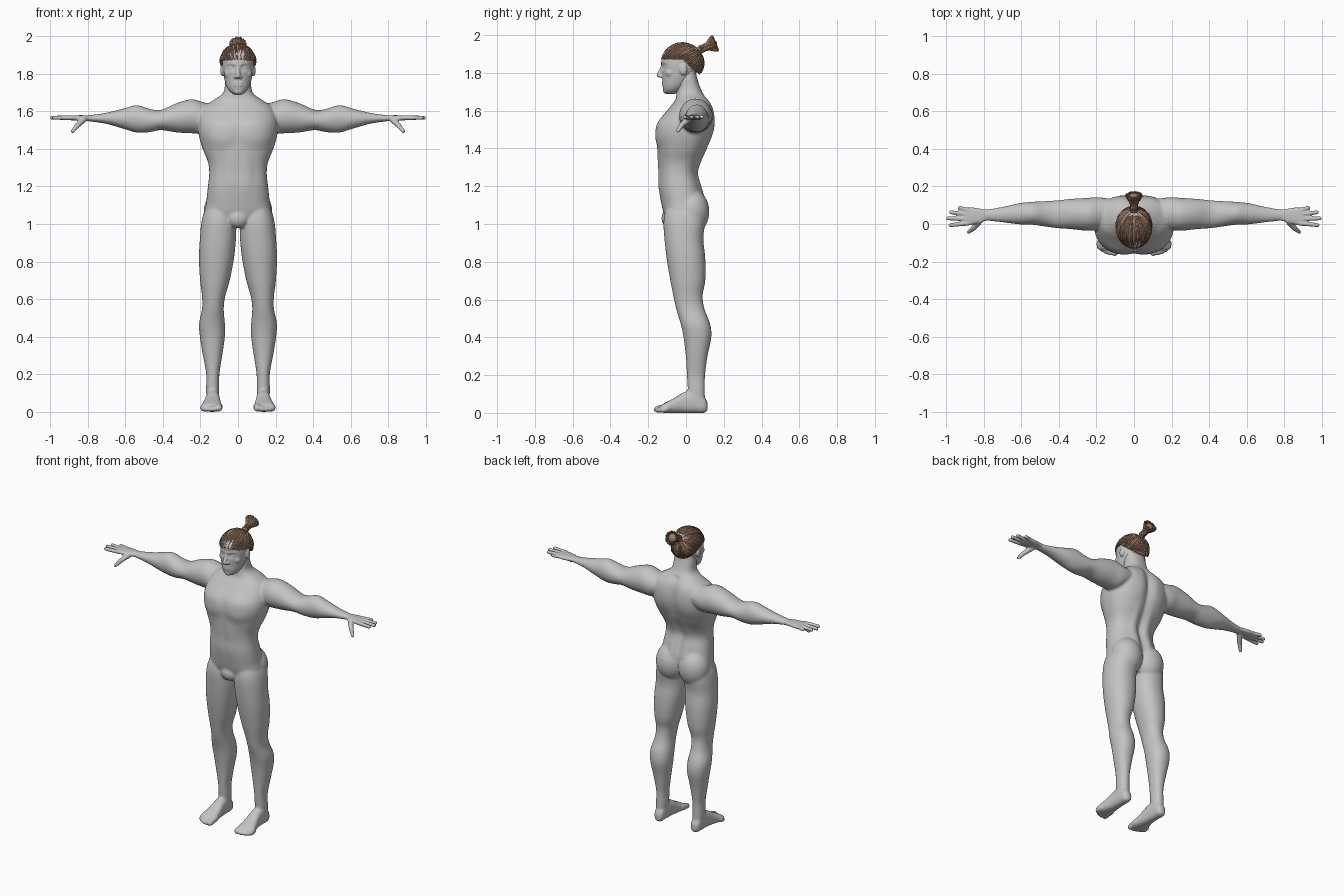
import bpy
import bmesh
import math
import random
from mathutils import Vector, Matrix

random.seed(4)
cube = bpy.data.objects.get("Cube")
if cube:
    bpy.data.objects.remove(cube)


def material(name, colour):
    mat = bpy.data.materials.new(name)
    mat.use_nodes = True
    mat.diffuse_color = (*colour, 1)
    mat.node_tree.nodes["Principled BSDF"].inputs["Base Color"].default_value = (*colour, 1)
    return mat


skin = material("grey skin", (0.55, 0.55, 0.55))
brown = material("brown hair", (0.35, 0.205, 0.13))
dark_brown = material("dark brown hair", (0.22, 0.13, 0.085))


def resample(rows, steps):
    """Smooth interpolation through the given cross-section rows."""
    rows = [Vector(row) for row in rows]
    result = []
    for i in range(len(rows) - 1):
        before, start, end = rows[max(i - 1, 0)], rows[i], rows[i + 1]
        after = rows[min(i + 2, len(rows) - 1)]
        for step in range(steps):
            t = step / steps
            bend_in, bend_out = (end - before) / 2, (after - start) / 2
            result.append(start + bend_in * t
                          + ((end - start) * 3 - bend_in * 2 - bend_out) * t * t
                          + ((start - end) * 2 + bend_in + bend_out) * t ** 3)
    return result + [rows[-1]]


def loft(bm, order, rows, side=1, power=2.0, sides=40, steps=5):
    """Rows are (position, a min, a max, b min, b max); order names the axes."""
    axes = ["xyz".index(letter) for letter in order]
    rings = []
    for t, a_min, a_max, b_min, b_max in resample(rows, steps):
        ring = []
        for k in range(sides):
            c, s = math.cos(math.tau * k / sides), math.sin(math.tau * k / sides)
            a = math.copysign(abs(c) ** (2 / power), c)
            b = math.copysign(abs(s) ** (2 / power), s)
            co = Vector((0, 0, 0))
            co[axes[0]] = t
            co[axes[1]] = (a_min + a_max + a * (a_max - a_min)) / 2
            co[axes[2]] = (b_min + b_max + b * (b_max - b_min)) / 2
            co.x *= side
            ring.append(bm.verts.new(co))
        rings.append(ring)
    for low, high in zip(rings, rings[1:]):
        for k in range(sides):
            n = (k + 1) % sides
            bm.faces.new((low[k], low[n], high[n], high[k]))
    bm.faces.new(rings[0][::-1])
    bm.faces.new(rings[-1])


def symmetric(rows):
    return [(z, -width, width, front, back) for z, width, front, back in rows]


def blob(bm, centre, radii, side=1):
    centre = (centre[0] * side, centre[1], centre[2])
    bmesh.ops.create_uvsphere(bm, u_segments=24, v_segments=16, radius=1,
                              matrix=Matrix.LocRotScale(Vector(centre), None, Vector(radii)))


def capsule(bm, start, end, r_start, r_end, side=1):
    a, b = Vector(start), Vector(end)
    a.x, b.x = a.x * side, b.x * side
    turn = (b - a).to_track_quat("Z", "Y")
    bmesh.ops.create_cone(bm, cap_ends=True, segments=20, radius1=r_start, radius2=r_end,
                          depth=(b - a).length, matrix=Matrix.LocRotScale((a + b) / 2, turn, None))
    blob(bm, a, [r_start] * 3)
    blob(bm, b, [r_end] * 3)


def finish(name, bm, mat, voxel=None, smoothing=0):
    """Turn the parts into one object, fused and smoothed where a voxel size is given."""
    bmesh.ops.recalc_face_normals(bm, faces=bm.faces)
    for face in bm.faces:
        face.smooth = True
    mesh = bpy.data.meshes.new(name)
    bm.to_mesh(mesh)
    bm.free()
    mesh.materials.append(mat)
    obj = bpy.data.objects.new(name, mesh)
    bpy.context.collection.objects.link(obj)
    if voxel:
        fuse = obj.modifiers.new("fuse", "REMESH")
        fuse.mode = "VOXEL"
        fuse.voxel_size = voxel
        fuse.use_smooth_shade = True
        smooth = obj.modifiers.new("smooth", "SMOOTH")
        smooth.factor = 0.5
        smooth.iterations = smoothing


# Torso and neck
body = bmesh.new()
loft(body, "zxy", symmetric([
    (.985, .07, -.07, .06), (1.04, .17, -.112, .09), (1.12, .168, -.133, .1),
    (1.2, .16, -.143, .078), (1.27, .153, -.142, .06), (1.33, .16, -.146, .078),
    (1.4, .188, -.152, .113), (1.48, .21, -.152, .14), (1.55, .21, -.138, .148),
    (1.62, .185, -.085, .14), (1.66, .13, -.055, .118), (1.7, .078, -.05, .085),
    (1.77, .068, -.045, .06), (1.82, .06, -.03, .05)]), power=2.4, sides=72)
# Soft muscle relief: (facing, x, z, x reach, z reach, height)
RELIEF = [(-1, .1, 1.49, .095, .075, .014), (-1, .04, 1.27, .035, .11, .005),
          (1, .1, 1.53, .075, .1, .008), (1, .05, 1.24, .03, .13, .007)]
for vert in body.verts:
    x, y, z = vert.co
    for facing, px, pz, rx, rz, height in RELIEF:
        if y * facing > 0:
            reach = ((abs(x) - px) / rx) ** 2 + ((z - pz) / rz) ** 2
            vert.co.y += facing * height * math.exp(-reach ** 2)
    if y > 0 and z < 1.68:
        vert.co.y -= .016 * math.exp(-(x / .026) ** 2)

for side in (1, -1):
    # Arms
    loft(body, "xzy", [
        (.06, 1.55, 1.6, .03, .11), (.12, 1.52, 1.63, 0, .132), (.19, 1.485, 1.65, -.03, .142),
        (.25, 1.483, 1.664, -.036, .139), (.33, 1.488, 1.642, -.028, .134),
        (.41, 1.5, 1.608, -.022, .126), (.47, 1.489, 1.613, -.014, .122),
        (.54, 1.487, 1.633, -.004, .118), (.61, 1.507, 1.615, -.002, .111),
        (.7, 1.533, 1.593, .009, .091), (.78, 1.545, 1.581, .017, .078),
        (.84, 1.552, 1.577, .02, .07)], side)
    # Legs
    loft(body, "zxy", [
        (.04, .105, .168, .02, .1), (.12, .1, .17, .01, .1), (.2, .099, .169, .005, .101),
        (.3, .084, .187, -.001, .114), (.4, .07, .203, -.013, .134), (.47, .07, .207, -.028, .128),
        (.55, .076, .191, -.052, .098), (.62, .067, .192, -.067, .088), (.7, .044, .202, -.083, .102),
        (.82, .021, .208, -.103, .102), (.92, .011, .203, -.114, .092), (1, .01, .196, -.119, .1),
        (1.06, .02, .182, -.112, .1), (1.12, .04, .15, -.09, .08)], side, power=2.2)
    # Seat
    blob(body, (.083, .03, 1.065), (.1, .094, .12), side)
    # Feet with toes
    loft(body, "yxz", [
        (.114, .118, .15, .012, .055), (.096, .104, .165, 0, .085), (.05, .1, .17, 0, .12),
        (-.01, .096, .173, 0, .11), (-.06, .09, .184, 0, .08), (-.11, .085, .197, 0, .054),
        (-.135, .088, .194, .002, .04)], side, power=2.5)
    for x, tip, radius in ((.102, -.153, .019), (.128, -.155, .014), (.15, -.147, .014),
                           (.17, -.137, .013), (.187, -.124, .012)):
        capsule(body, (x, -.1, radius + .01), (x, tip, radius), radius + .003, radius, side)
blob(body, (0, -.085, 1.03), (.06, .045, .052))
finish("body", body, skin, .0078, 4)

# Hands: palm, four fingers and a thumb
hands = bmesh.new()
for side in (1, -1):
    loft(hands, "xzy", [
        (.77, 1.548, 1.578, .02, .075), (.81, 1.55, 1.579, .012, .08),
        (.86, 1.55, 1.579, -.004, .088), (.905, 1.554, 1.577, -.006, .085)], side, power=2.6)
    for base_y, tip_x, tip_y in ((.074, .928, .086), (.052, .975, .062),
                                 (.028, .99, .03), (.004, .978, -.006)):
        capsule(hands, (.885, base_y, 1.566), (tip_x, tip_y, 1.566), .013, .0105, side)
    capsule(hands, (.82, .02, 1.56), (.855, -.022, 1.525), .018, .014, side)
    capsule(hands, (.855, -.022, 1.525), (.88, -.042, 1.494), .014, .01, side)
finish("hands", hands, skin, .0045, 3)

# Head with sunken eye sockets
head = bmesh.new()
loft(head, "zxy", symmetric([
    (1.688, .02, -.1, -.06), (1.704, .042, -.117, -.03), (1.73, .06, -.124, .005),
    (1.77, .072, -.126, .035), (1.81, .079, -.13, .06), (1.85, .083, -.132, .08),
    (1.9, .08, -.122, .08), (1.935, .06, -.09, .055), (1.95, .03, -.05, .02)]),
    power=2.1, sides=72, steps=7)
for vert in head.verts:
    x, y, z = vert.co
    if y < 0:
        reach = ((abs(x) - .034) / .02) ** 2 + ((z - 1.833) / .014) ** 2
        vert.co.y += .012 * math.exp(-reach)
# Nose, mouth, chin, brows, eyes, cheeks and ears
capsule(head, (0, -.122, 1.84), (0, -.142, 1.788), .009, .013)
for z in (1.751, 1.74):
    capsule(head, (-.016, -.12, z), (.016, -.12, z), .007, .007)
blob(head, (0, -.104, 1.707), (.026, .018, .018))
for side in (1, -1):
    blob(head, (.012, -.132, 1.783), (.011, .012, .009), side)
    capsule(head, (.016, -.124, 1.852), (.05, -.108, 1.856), .008, .006, side)
    blob(head, (.034, -.104, 1.832), (.016, .014, .01), side)
    blob(head, (.048, -.082, 1.8), (.026, .027, .026), side)
    blob(head, (.083, -.014, 1.817), (.011, .02, .03), side)
finish("head", head, skin, .0045, 3)

# Hair cap, drawn in to a hairline that falls towards the nape
CENTRE, SIZE = Vector((0, -.02, 1.85)), Vector((.097, .111, .107))
KNOT, TIP = Vector((0, .085, 1.928)), Vector((0, .152, 1.956))


def hairline(y):
    return 1.87 - .078 * min(max((y + .02) / .09, 0), 1)


def on_scalp(direction, lift=1.0):
    return CENTRE + direction * SIZE * lift


cap = bmesh.new()
bmesh.ops.create_uvsphere(cap, u_segments=64, v_segments=48, radius=1)
for vert in cap.verts:
    vert.co = on_scalp(vert.co)
    vert.co.z = max(vert.co.z, hairline(vert.co.y))
finish("hair_cap", cap, brown)

# Gathered ponytail core, flaring to its tip
tail = bmesh.new()
capsule(tail, KNOT - Vector((0, .01, .005)), KNOT.lerp(TIP, .4), .02, .016)
capsule(tail, KNOT.lerp(TIP, .4), KNOT.lerp(TIP, .75), .016, .03)
finish("ponytail", tail, brown)


def strands(name, paths, thickness):
    """One curve object holding tapered locks in two browns."""
    curve = bpy.data.curves.new(name, "CURVE")
    curve.dimensions = "3D"
    curve.bevel_depth = thickness
    curve.bevel_resolution = 1
    curve.use_fill_caps = True
    curve.materials.append(brown)
    curve.materials.append(dark_brown)
    for path in paths:
        spline = curve.splines.new("POLY")
        spline.points.add(len(path) - 1)
        spline.material_index = int(random.random() < .3)
        for k, (point, co) in enumerate(zip(spline.points, path)):
            point.co = (*co, 1)
            point.radius = .5 + .5 * math.sin(math.pi * k / (len(path) - 1))
    bpy.context.collection.objects.link(bpy.data.objects.new(name, curve))


# Locks swept back from the hairline to the knot
knot_direction = Vector(((KNOT - CENTRE)[i] / SIZE[i] for i in range(3))).normalized()
swept = []
for i in range(100):
    angle = math.tau * (i + random.random() * .5) / 100
    start = Vector((math.sin(angle), -math.cos(angle), 0))
    start.z = (hairline(on_scalp(start).y) - CENTRE.z) / SIZE.z + random.uniform(.02, .08)
    start.normalize()
    lift = random.uniform(.985, 1.02)
    swept.append([on_scalp(start.slerp(knot_direction, k / 10), lift) for k in range(11)])
strands("hair_locks", swept, .0055)

# Locks fanning out of the knot
fan = []
axis_turn = (TIP - KNOT).to_track_quat("Z", "Y")
for i in range(44):
    angle, reach = math.tau * i / 44, random.uniform(.8, 1)
    ray = axis_turn @ Vector((math.cos(angle), math.sin(angle), 0))
    fan.append([KNOT.lerp(TIP, t) + ray * radius * reach for t, radius in
                ((-.15, .02), (.2, .017), (.45, .019), (.75, .033), (1, .044), (1.1, .04))])
strands("ponytail_locks", fan, .0055)
